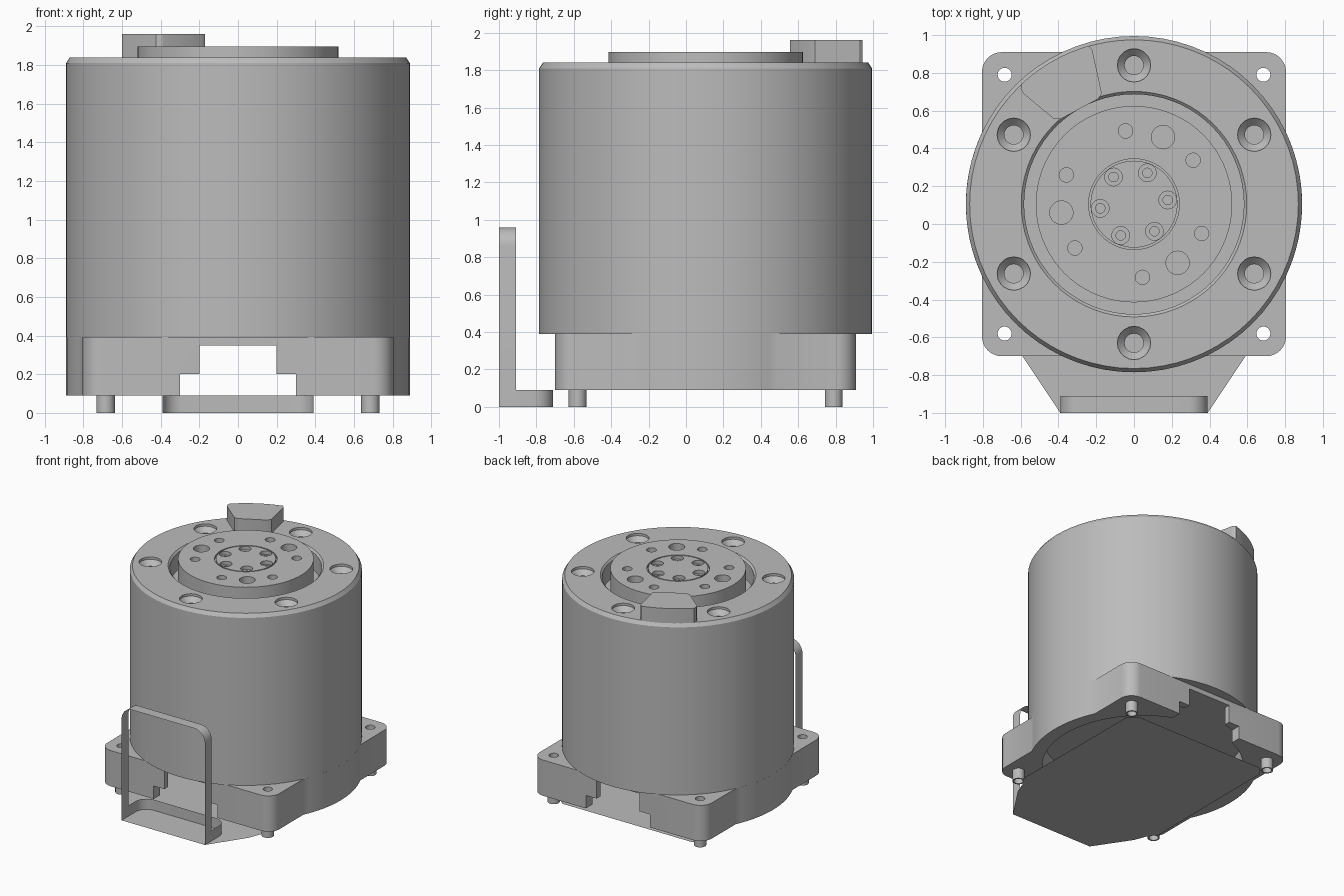
import bpy, bmesh
from math import cos, sin, radians, acos, degrees
from mathutils import Vector

cube = bpy.data.objects.get("Cube")
if cube:
    bpy.data.objects.remove(cube, do_unlink=True)

AXIS_Y = 0.105  # all round parts share this axis

grey = bpy.data.materials.new("machined grey")
grey.use_nodes = True
grey.diffuse_color = (0.5, 0.5, 0.5, 1)
grey.node_tree.nodes["Principled BSDF"].inputs["Base Color"].default_value = (0.5, 0.5, 0.5, 1)


def arc(cx, cy, r, a0, a1, n=8):
    steps = [radians(a0 + (a1 - a0) * i / n) for i in range(n + 1)]
    return [(cx + r * cos(a), cy + r * sin(a)) for a in steps]


def finish(name, bm, solid=True):
    if solid:
        bmesh.ops.remove_doubles(bm, verts=bm.verts, dist=1e-5)
        bmesh.ops.recalc_face_normals(bm, faces=bm.faces)
    mesh = bpy.data.meshes.new(name)
    bm.to_mesh(mesh)
    bm.free()
    mesh.materials.append(grey)
    ob = bpy.data.objects.new(name, mesh)
    bpy.context.collection.objects.link(ob)
    ob.location.y = AXIS_Y
    return ob


def prism(name, outline, z0, z1):
    bm = bmesh.new()
    face = bm.faces.new([bm.verts.new((x, y, z0)) for x, y in outline])
    top = bmesh.ops.extrude_face_region(bm, geom=[face])
    verts = [v for v in top["geom"] if isinstance(v, bmesh.types.BMVert)]
    bmesh.ops.translate(bm, verts=verts, vec=(0, 0, z1 - z0))
    return finish(name, bm)


def box(name, x, y, z0, z1):
    return prism(name, [(-x, -y), (x, -y), (x, y), (-x, y)], z0, z1)


def lathe(name, profile, centre=(0, 0), n=72, closed=False):
    bm = bmesh.new()
    rings = []
    for r, z in profile:
        rings.append([bm.verts.new((centre[0] + r * cos(radians(360 * i / n)),
                                    centre[1] + r * sin(radians(360 * i / n)), z)) for i in range(n)])
    pairs = list(zip(rings, rings[1:]))
    if closed:
        pairs.append((rings[-1], rings[0]))
    for a, b in pairs:
        for i in range(n):
            j = (i + 1) % n
            bm.faces.new((a[i], a[j], b[j], b[i]))
    return finish(name, bm)


def ribbon(name, path, sweep):
    bm = bmesh.new()
    a = [bm.verts.new(p) for p in path]
    b = [bm.verts.new(Vector(p) + Vector(sweep)) for p in path]
    for i in range(len(path) - 1):
        bm.faces.new((a[i], a[i + 1], b[i + 1], b[i]))
    return finish(name, bm, solid=False)


def cut(ob, cutter):
    mod = ob.modifiers.new("cut", "BOOLEAN")
    mod.operation = "DIFFERENCE"
    mod.solver = "EXACT"
    mod.object = cutter
    bpy.context.view_layer.objects.active = ob
    bpy.ops.object.modifier_apply(modifier=mod.name)
    bpy.data.objects.remove(cutter, do_unlink=True)


def ring_of_holes(ob, radius, start, count, profile):
    for i in range(count):
        a = radians(start + 360 * i / count)
        cut(ob, lathe("hole_cutter", profile, (radius * cos(a), radius * sin(a)), 20))


def hole(r, top, depth):
    return [(0, top + 0.05), (r, top + 0.05), (r, top - depth), (0, top - depth)]


# Housing: chamfered drum with a well in the top
TOP, FLANGE = 1.84, 1.897
housing = lathe("housing", [(0, 0.39), (0.89, 0.39), (0.89, 1.81), (0.87, TOP), (0.597, TOP),
                            (0.582, 1.825), (0.582, 1.68), (0, 1.68)])
ring_of_holes(housing, 0.735, 30, 6, [(0, TOP + 0.05), (0.088, TOP + 0.05), (0.088, TOP - 0.02),
                                      (0.05, TOP - 0.06), (0.05, TOP - 0.16), (0, TOP - 0.16)])

# Output flange with a central hub outlined by a fine groove
flange = lathe("output_flange", [(0, 1.67), (0.52, 1.67), (0.52, FLANGE), (0.24, FLANGE),
                                 (0.24, FLANGE - 0.02), (0.23, FLANGE - 0.02), (0.23, FLANGE), (0, FLANGE)])
ring_of_holes(flange, 0.39, 36.6, 6, hole(0.038, FLANGE, 0.06))
ring_of_holes(flange, 0.387, 66.6, 3, hole(0.062, FLANGE, 0.08))
ring_of_holes(flange, 0.18, 7, 6, [(0, FLANGE + 0.05), (0.047, FLANGE + 0.05), (0.047, FLANGE - 0.03),
                                   (0.025, FLANGE - 0.03), (0.025, FLANGE - 0.07), (0, FLANGE - 0.07)])

# Raised connector tab, following the drum's rim
tab = prism("connector_tab", arc(0, 0, 0.872, 106, 133)
            + [(-0.6, 0.61), (-0.585, 0.585), (-0.425, 0.452), (-0.39, 0.45),
               (-0.19, 0.557), (-0.17, 0.585), (-0.222, 0.82)], TOP - 0.01, 1.96)

# Base: rounded square joined with the drum's side bulges, hollow underneath
HALF = 0.805
bulge = degrees(acos(HALF / 0.89))
side = (arc(0.7, -0.7, 0.105, -90, 0) + arc(0, 0, 0.89, -bulge, bulge, 16)
        + arc(0.7, 0.7, 0.105, 0, 90))
base = prism("base", side + [(-x, -y) for x, y in side], 0.09, 0.392)
cut(base, lathe("cavity_cutter", [(0, 0), (0.78, 0), (0.78, 0.35), (0, 0.35)]))
cut(base, box("low_slot_cutter", 0.3, 1.2, 0, 0.2))
cut(base, box("high_slot_cutter", 0.2, 1.2, 0, 0.35))

# Four corner holes with hollow standoff pegs
for x in (-0.685, 0.685):
    for y in (-0.685, 0.685):
        cut(base, lathe("bolt_cutter", [(0, 0), (0.037, 0), (0.037, 0.5), (0, 0.5)], (x, y), 24))
        peg = lathe("standoff_peg", [(0.048, 0), (0.048, 0.12), (0.037, 0.12), (0.037, 0)],
                    (x, y), 24, closed=True)
        peg.select_set(True)

# Bottom sheet with two front arms around a filleted notch
F = -1 - AXIS_Y
notch = [(0.39, F + 0.09)] + arc(0.29, -0.915, 0.1, 0, 90)
notch += [(-x, y) for x, y in reversed(notch)]
arm = [(0.68, 0.61), (0.61, 0.68)]
right = [(0.39, F), (0.59, -0.805), (0.63, -0.70), (0.685, -0.62)] + arm
outline = right + [(-x, y) for x, y in reversed(right)] + list(reversed(notch))
bm = bmesh.new()
bm.faces.new([bm.verts.new((x, y, 0)) for x, y in outline])
bmesh.ops.triangulate(bm, faces=bm.faces)
sheet = finish("bottom_sheet", bm, solid=False)

# Upright lip of the notch and the open upright frame at the front
lip = ribbon("notch_lip", [(x, y, 0) for x, y in notch], (0, 0, 0.09))
frame_path = [(0.39, 0)] + arc(0.29, 0.86, 0.1, 0, 90)
frame_path += [(-x, z) for x, z in reversed(frame_path)]
frame = ribbon("front_frame", [(x, F, z) for x, z in frame_path], (0, 0.09, 0))

# Smooth the round walls and keep machined edges sharp
for ob in (housing, flange, base, tab, lip, frame):
    ob.select_set(True)
bpy.context.view_layer.objects.active = housing
bpy.ops.object.shade_smooth_by_angle(angle=radians(30))
